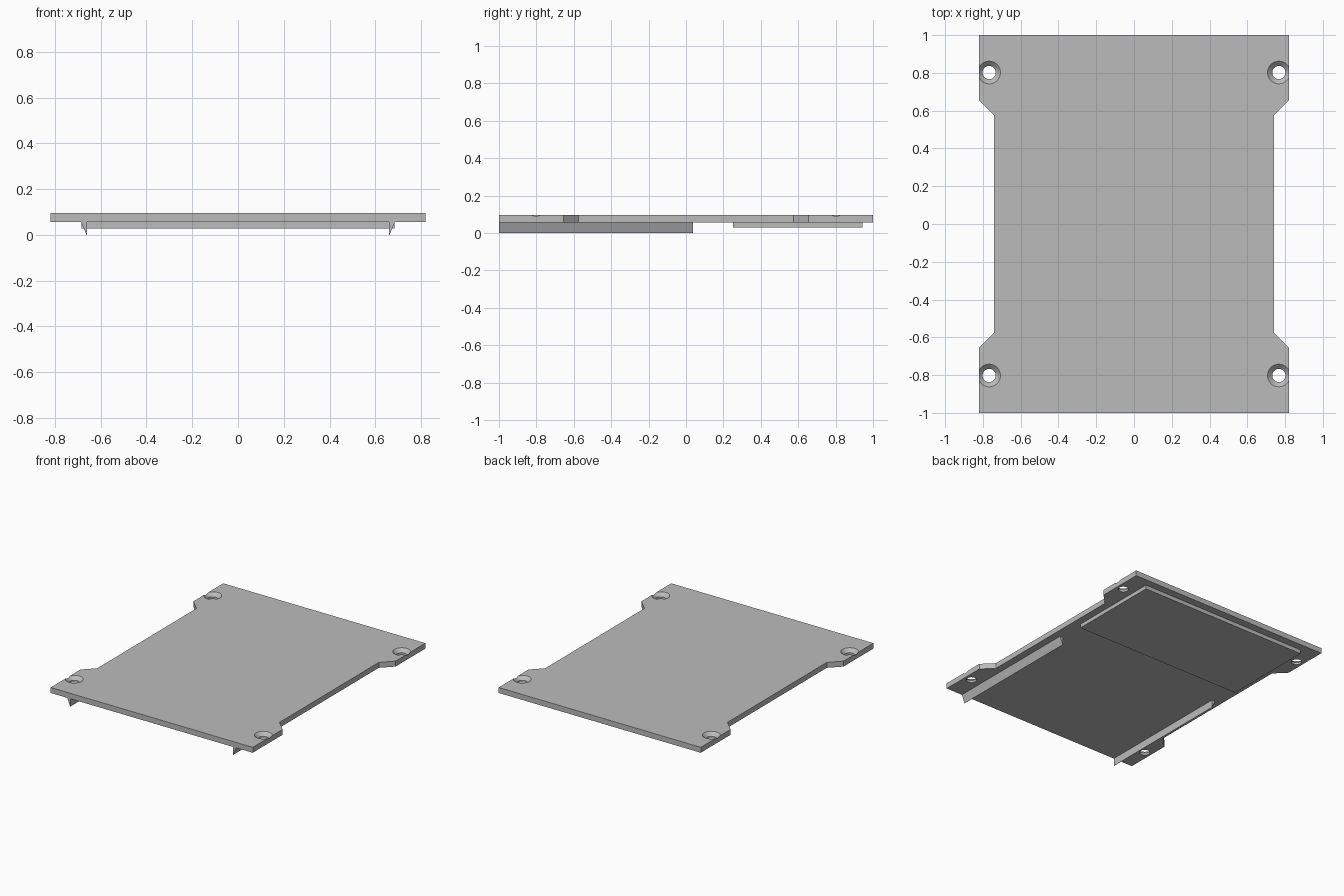
import bpy, bmesh, math

if "Cube" in bpy.data.objects:
    bpy.data.objects.remove(bpy.data.objects["Cube"])

grey = bpy.data.materials.new("plain_grey")
grey.diffuse_color = (0.5, 0.5, 0.5, 1)
grey.use_nodes = True
grey.node_tree.nodes["Principled BSDF"].inputs["Base Color"].default_value = grey.diffuse_color

TOP, UNDER, PAD_Z = 0.097, 0.057, 0.029


def extrude(name, points, offset):
    """Closed solid made by extruding a 3D outline along an offset."""
    bm = bmesh.new()
    face = bm.faces.new([bm.verts.new(p) for p in points])
    out = bmesh.ops.extrude_face_region(bm, geom=[face])
    verts = [g for g in out["geom"] if isinstance(g, bmesh.types.BMVert)]
    bmesh.ops.translate(bm, vec=offset, verts=verts)
    bmesh.ops.recalc_face_normals(bm, faces=bm.faces)
    mesh = bpy.data.meshes.new(name)
    bm.to_mesh(mesh)
    bm.free()
    mesh.materials.append(grey)
    obj = bpy.data.objects.new(name, mesh)
    bpy.context.collection.objects.link(obj)
    return obj


def countersink_cutter(x, y, sides=40):
    """Straight hole that flares at 45 degrees towards the top."""
    rings = [(0.035, 0.02), (0.035, 0.072), (0.08, 0.117)]
    bm = bmesh.new()
    loops = [[bm.verts.new((x + r * math.cos(math.tau * i / sides),
                            y + r * math.sin(math.tau * i / sides), z))
              for i in range(sides)] for r, z in rings]
    for a, b in zip(loops, loops[1:]):
        for i in range(sides):
            j = (i + 1) % sides
            bm.faces.new((a[i], a[j], b[j], b[i]))
    bm.faces.new(loops[0][::-1])
    bm.faces.new(loops[-1])
    bmesh.ops.recalc_face_normals(bm, faces=bm.faces)
    mesh = bpy.data.meshes.new("hole_cutter")
    bm.to_mesh(mesh)
    bm.free()
    mesh.materials.append(grey)
    obj = bpy.data.objects.new("hole_cutter", mesh)
    bpy.context.collection.objects.link(obj)
    obj.hide_render = True
    return obj


# cover plate with narrowed waist
side = [(0.82, -1), (0.82, -0.655), (0.74, -0.575),
        (0.74, 0.575), (0.82, 0.655), (0.82, 1)]
outline = side + [(-x, y) for x, y in reversed(side)]
plate = extrude("cover_plate", [(x, y, UNDER) for x, y in outline],
                (0, 0, TOP - UNDER))

# four countersunk screw holes
bpy.context.view_layer.objects.active = plate
plate.select_set(True)
for sx in (-1, 1):
    for sy in (-1, 1):
        cutter = countersink_cutter(sx * 0.767, sy * 0.802)
        mod = plate.modifiers.new("screw_hole", 'BOOLEAN')
        mod.operation = 'DIFFERENCE'
        mod.solver = 'EXACT'
        mod.object = cutter
        bpy.ops.object.modifier_apply(modifier=mod.name)
        bpy.data.objects.remove(cutter)
bpy.ops.object.shade_smooth_by_angle(angle=math.radians(25))

# raised pad under the back half
extrude("underside_pad",
        [(-0.685, 0.25, PAD_Z), (0.685, 0.25, PAD_Z),
         (0.685, 0.943, PAD_Z), (-0.685, 0.943, PAD_Z)],
        (0, 0, UNDER - PAD_Z))

# two tapered guide ribs under the front half
for s, label in ((-1, "left"), (1, "right")):
    extrude(label + "_guide_rib",
            [(s * 0.66, -1, UNDER), (s * 0.686, -1, UNDER), (s * 0.662, -1, 0), (s * 0.66, -1, 0)],
            (0, 1.037, 0))
